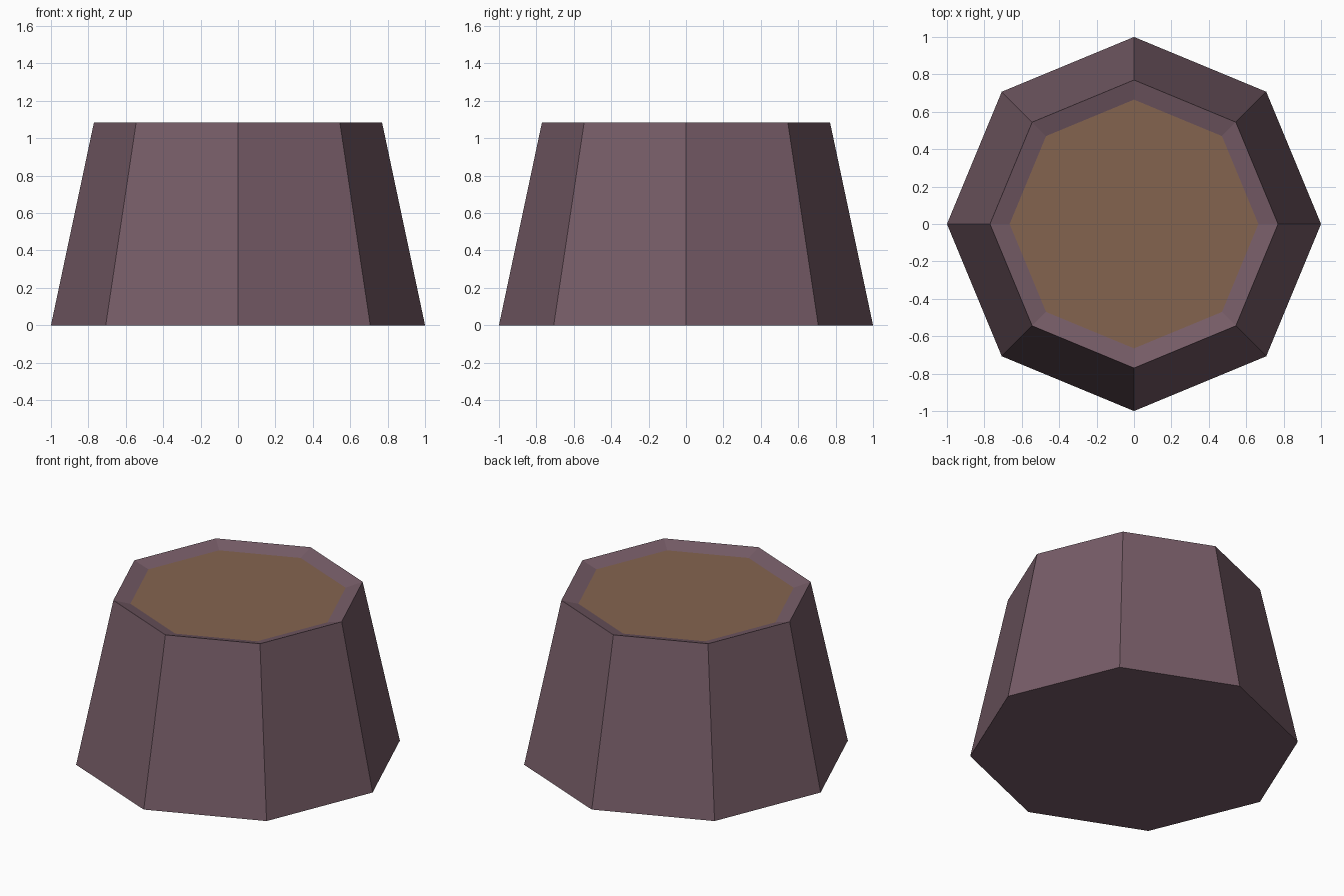
import bpy
import bmesh
from math import cos, sin, pi

SIDES = 8

cube = bpy.data.objects.get("Cube")
if cube:
    bpy.data.objects.remove(cube, do_unlink=True)


def srgb(value):
    c = value / 255
    return c / 12.92 if c <= 0.04045 else ((c + 0.055) / 1.055) ** 2.4


def make_material(name, rgb):
    color = (*[srgb(v) for v in rgb], 1)
    mat = bpy.data.materials.new(name)
    mat.use_nodes = True
    mat.diffuse_color = color
    bsdf = mat.node_tree.nodes["Principled BSDF"]
    bsdf.inputs["Base Color"].default_value = color
    bsdf.inputs["Roughness"].default_value = 0.8
    return mat


bark = make_material("dusky purple bark", (118, 92, 103))
wood = make_material("brown cut wood", (132, 100, 79))

# Profile as (radius, height): base, rim, recessed cut face
profile = [(1.0, 0.0), (0.77, 1.085), (0.665, 1.053)]

bm = bmesh.new()
rings = []
for radius, z in profile:
    angles = [2 * pi * i / SIDES for i in range(SIDES)]
    rings.append([bm.verts.new((radius * cos(a), radius * sin(a), z)) for a in angles])

# Tapered outer wall and shallow inner lip
for low, high in zip(rings, rings[1:]):
    for i in range(SIDES):
        j = (i + 1) % SIDES
        bm.faces.new((low[i], low[j], high[j], high[i]))

# Underside and cut face
bm.faces.new(rings[0][::-1])
cut_face = bm.faces.new(rings[-1])
cut_face.material_index = 1

mesh = bpy.data.meshes.new("tree_stump")
bm.to_mesh(mesh)
bm.free()
mesh.materials.append(bark)
mesh.materials.append(wood)
stump = bpy.data.objects.new("tree_stump", mesh)
bpy.context.collection.objects.link(stump)
